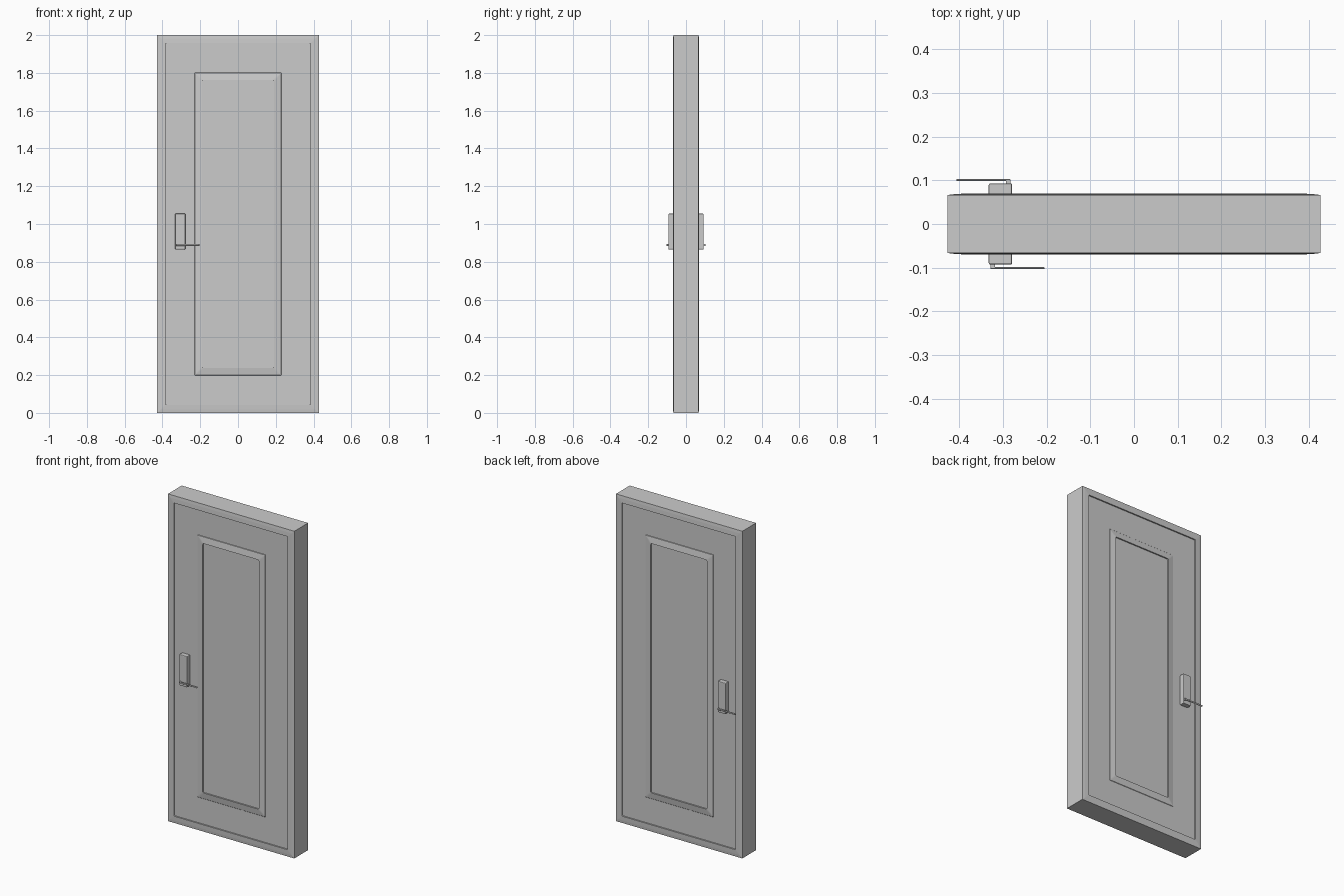
import bpy, bmesh, math
from mathutils import Matrix

if "Cube" in bpy.data.objects:
    bpy.data.objects.remove(bpy.data.objects["Cube"])

LEAF_Y = 0.062      # face of the door leaf
LIP_Y = 0.070       # highest point of frame and moulding
PLATE_X = -0.306    # centre of the handle plate


def finish(name, bm):
    bmesh.ops.recalc_face_normals(bm, faces=bm.faces)
    mesh = bpy.data.meshes.new(name)
    bm.to_mesh(mesh)
    bm.free()
    obj = bpy.data.objects.new(name, mesh)
    bpy.context.collection.objects.link(obj)
    return obj


def rounded_rect(bm, hw, hh, y, r):
    """Ring of vertices around the door centre, with small round corners."""
    ring = []
    for k, (sx, sz) in enumerate([(1, 1), (-1, 1), (-1, -1), (1, -1)]):
        for i in range(4):
            a = math.pi / 2 * (k + i / 3)
            ring.append(bm.verts.new((sx * (hw - r) + r * math.cos(a), y,
                                      1 + sz * (hh - r) + r * math.sin(a))))
    return ring


def loft(name, rings, cap_end=False):
    bm = bmesh.new()
    loops = [rounded_rect(bm, *ring) for ring in rings]
    for a, b in zip(loops, loops[1:]):
        n = len(a)
        for i in range(n):
            j = (i + 1) % n
            bm.faces.new((a[i], a[j], b[j], b[i]))
    if cap_end:
        bm.faces.new(loops[-1])
    return finish(name, bm)


def box(bm, x0, x1, y0, y1, z0, z1):
    m = (Matrix.Translation(((x0 + x1) / 2, (y0 + y1) / 2, (z0 + z1) / 2))
         @ Matrix.Diagonal((x1 - x0, y1 - y0, z1 - z0, 1)))
    bmesh.ops.create_cube(bm, size=1, matrix=m)


def bevel(obj, width, segments):
    mod = obj.modifiers.new("bevel", "BEVEL")
    mod.width = width
    mod.segments = segments


# Frame: softly sloped rim on both faces, stepping down to the leaf
half = [(0.385, 0.957, LEAF_Y, 0.006), (0.385, 0.957, LIP_Y, 0.006),
        (0.410, 0.983, 0.0685, 0.001), (0.4275, 1.0, 0.0665, 0.0005)]
front_half = [(w, h, -y, r) for w, h, y, r in half]
loft("door_frame", front_half + half[::-1])

for side, s in (("front", -1), ("back", 1)):
    # Leaf with raised moulding and recessed centre panel
    loft(side + "_leaf", [(0.385, 0.957, s * LEAF_Y, 0.006),
                          (0.230, 0.802, s * LEAF_Y, 0.004),
                          (0.228, 0.800, s * (LEAF_Y + 0.002), 0.004),
                          (0.190, 0.762, s * LIP_Y, 0.008),
                          (0.190, 0.762, s * LEAF_Y, 0.008)], cap_end=True)

    # Handle parts are modelled for the front and turned around for the back
    spin = (Matrix.Translation((PLATE_X, 0, 0))
            @ Matrix.Rotation(math.pi if s > 0 else 0, 4, "Z")
            @ Matrix.Translation((-PLATE_X, 0, 0)))

    # Lock plate
    bm = bmesh.new()
    box(bm, -0.333, -0.279, -0.093, -LEAF_Y, 0.865, 1.055)
    bm.transform(spin)
    bevel(finish(side + "_handle_plate", bm), 0.004, 2)

    # Lever neck
    bm = bmesh.new()
    box(bm, -0.329, -0.319, -0.100, -0.092, 0.884, 0.894)
    bm.transform(spin)
    finish(side + "_lever_neck", bm)

    # Lever bar
    bm = bmesh.new()
    box(bm, -0.329, -0.205, -0.103, -0.099, 0.884, 0.894)
    bm.transform(spin)
    bevel(finish(side + "_lever", bm), 0.001, 1)
